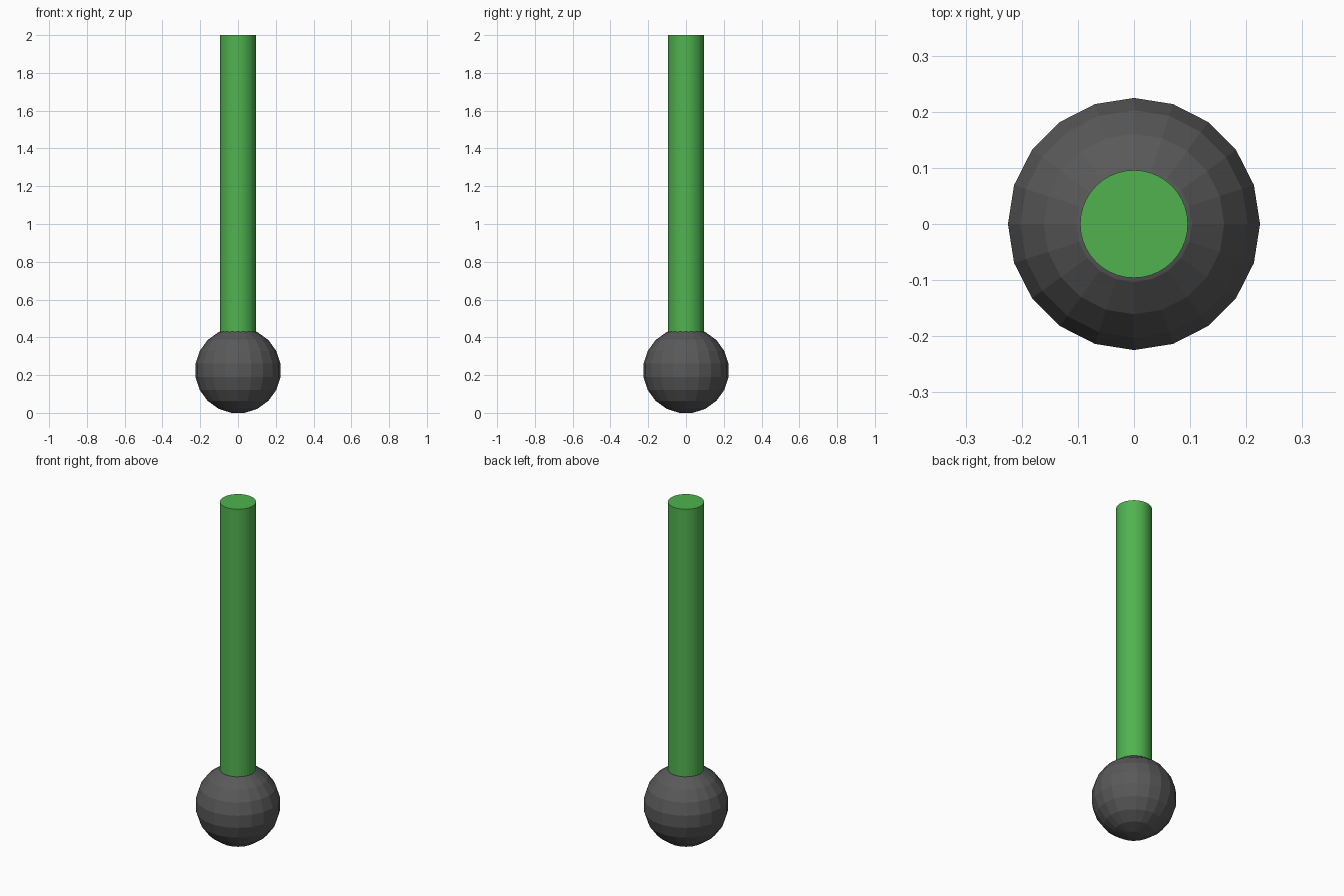
import bpy
import bmesh
import math

if "Cube" in bpy.data.objects:
    bpy.data.objects.remove(bpy.data.objects["Cube"])

SIDES, RINGS, RADIUS = 20, 10, 0.2275


def make_object(name, bm, color):
    bmesh.ops.recalc_face_normals(bm, faces=bm.faces[:])
    mesh = bpy.data.meshes.new(name)
    bm.to_mesh(mesh)
    bm.free()
    obj = bpy.data.objects.new(name, mesh)
    bpy.context.collection.objects.link(obj)
    mat = bpy.data.materials.new(name + "_color")
    mat.diffuse_color = color
    mat.use_nodes = True
    mat.node_tree.nodes["Principled BSDF"].inputs["Base Color"].default_value = mat.diffuse_color
    mesh.materials.append(mat)
    return obj


# Faceted ball: stacked rings with small flat caps at the poles
bm = bmesh.new()
centre_z = RADIUS * math.cos(math.pi / (2 * RINGS))
rings = []
for i in range(RINGS):
    polar = math.pi * (i + 0.5) / RINGS
    r, z = RADIUS * math.sin(polar), centre_z + RADIUS * math.cos(polar)
    rings.append([bm.verts.new((r * math.cos(2 * math.pi * k / SIDES),
                                r * math.sin(2 * math.pi * k / SIDES), z))
                  for k in range(SIDES)])
for upper, lower in zip(rings, rings[1:]):
    for k in range(SIDES):
        n = (k + 1) % SIDES
        bm.faces.new((upper[k], lower[k], lower[n], upper[n]))
bm.faces.new(rings[0])
bm.faces.new(rings[-1])
make_object("ball", bm, (0.1, 0.1, 0.1, 1))

# Straight rod rising out of the ball
bm = bmesh.new()
bmesh.ops.create_cone(bm, cap_ends=True, segments=40, radius1=0.096,
                      radius2=0.096, depth=1.75)
bmesh.ops.translate(bm, verts=bm.verts[:], vec=(0, 0, 2 - 1.75 / 2))
make_object("rod", bm, (0.08, 0.45, 0.08, 1))
